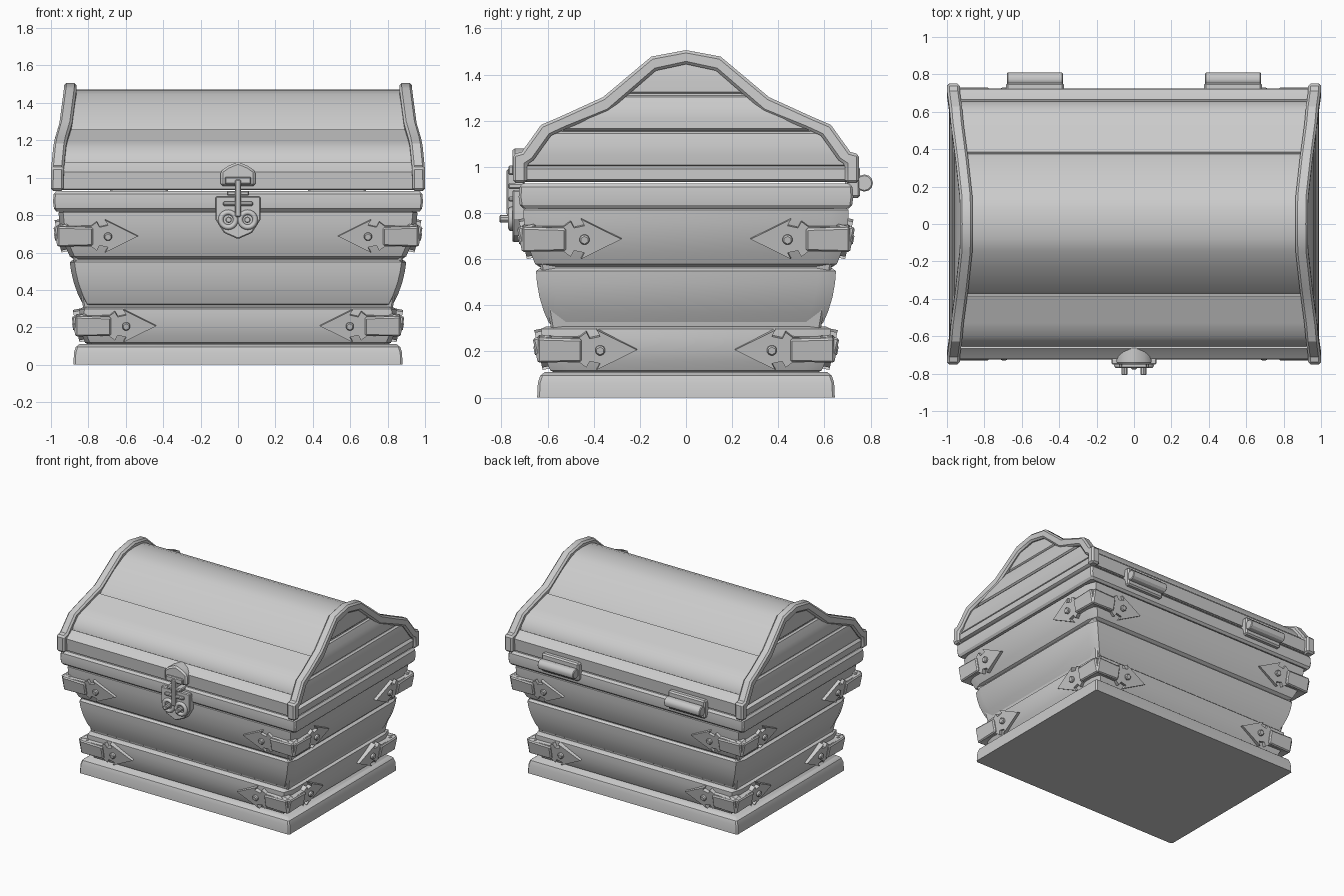
import bpy, bmesh, math
from mathutils import Vector, Matrix

if "Cube" in bpy.data.objects:
    bpy.data.objects.remove(bpy.data.objects["Cube"])


def finish(name, bm, bevel=0.0, seg=1):
    bmesh.ops.recalc_face_normals(bm, faces=bm.faces)
    if bevel:
        es = [e for e in bm.edges if e.is_manifold and e.calc_face_angle(0) > math.radians(40)]
        bmesh.ops.bevel(bm, geom=es, offset=bevel, segments=seg, affect='EDGES', profile=0.5)
    me = bpy.data.meshes.new(name)
    bm.to_mesh(me)
    bm.free()
    me.shade_smooth()
    me.set_sharp_from_angle(angle=math.radians(30))
    ob = bpy.data.objects.new(name, me)
    bpy.context.collection.objects.link(ob)
    return ob


def loft(name, rings, bevel=0.0, seg=1):
    bm = bmesh.new()
    rs = [[bm.verts.new(p) for p in r] for r in rings]
    n = len(rs[0])
    for a, b in zip(rs, rs[1:]):
        for i in range(n):
            j = (i + 1) % n
            bm.faces.new((a[i], a[j], b[j], b[i]))
    bm.faces.new(rs[0])
    bm.faces.new(rs[-1])
    return finish(name, bm, bevel, seg)


def stack(name, levels, cx=0.01, cy=0.01):
    """Rectangles with cut corners, stacked by height: (z, half x, half y)."""
    rings = []
    for z, x, y in levels:
        rings.append([(x - cx, -y, z), (x, -y + cy, z), (x, y - cy, z), (x - cx, y, z),
                      (-x + cx, y, z), (-x, y - cy, z), (-x, -y + cy, z), (-x + cx, -y, z)])
    return loft(name, rings)


def prism(name, poly, o, u, v, n, d0, d1, bevel=0.0):
    f = lambda p, d: o + u * p[0] + v * p[1] + n * d
    return loft(name, [[f(p, d0) for p in poly], [f(p, d1) for p in poly]], bevel)


def rod(name, loc, axis, r, length, sides, bevel=0.0):
    bm = bmesh.new()
    m = Matrix.Translation(loc) @ Vector(axis).to_track_quat('Z', 'Y').to_matrix().to_4x4()
    bmesh.ops.create_cone(bm, cap_ends=True, segments=sides, radius1=r, radius2=r, depth=length, matrix=m)
    return finish(name, bm, bevel)


def lerp(table, t):
    for (a, va), (b, vb) in zip(table, table[1:]):
        if t <= b:
            return va + (vb - va) * max(0, (t - a) / (b - a))
    return table[-1][1]


def front_plate(name, poly, d0, d1, bevel=0.006):
    return prism(name, poly, Vector((0, 0, 0)), Vector((1, 0, 0)), Vector((0, 0, 1)),
                 Vector((0, -1, 0)), d0, d1, bevel)


def box(x0, x1, z0, z1):
    return [(x0, z0), (x1, z0), (x1, z1), (x0, z1)]


# Plinth, inner core and rim
stack("base_slab", [(0, .88, .645), (.065, .877, .642), (.095, .867, .632), (.112, .845, .61)])
stack("body_core", [(.1, .785, .55), (.85, .94, .68)])
stack("body_rim", [(.82, .972, .705), (.835, .984, .72), (.87, .989, .725),
                   (.912, .986, .722), (.928, .972, .708)])

# Three rows of flared, slightly pillowed planks with cut corners
rows = [("lower_planks", .108, .308, .82, .85, .59, .63),
        ("middle_planks", .311, .561, .83, .905, .595, .655),
        ("upper_planks", .566, .826, .90, .965, .655, .71)]
for name, z0, z1, x0, x1, y0, y1 in rows:
    lv = []
    for t, b in ((0, -.022), (.05, -.004), (.25, .006), (.5, .01), (.75, .006), (.95, -.002), (1, -.022)):
        lv.append((z0 + (z1 - z0) * t, x0 + (x1 - x0) * t + b, y0 + (y1 - y0) * t + b))
    stack(name, lv, .025, .075)

# Corner straps with arrow heads, two heights on four corners
top = [(0, .052), (.16, .055), (.19, .078), (.205, .05), (.25, .06), (.235, .088)]
arrow = top + [(.41, 0)] + [(a, -b) for a, b in reversed(top)]
up = Vector((0, 0, 1))
for lvl, z, X, Y in (("upper", .69, .945, .69), ("lower", .21, .848, .622)):
    for sx in (-1, 1):
        for sy in (-1, 1):
            for face in ("face", "side"):
                u, n = Vector((-sx, 0, 0)), Vector((0, sy, 0))
                if face == "side":
                    u, n = Vector((0, -sy, 0)), Vector((sx, 0, 0))
                v = (up + n * .21).normalized()
                nn = (n - up * .21).normalized()
                o = Vector((sx * X, sy * Y, z))
                tag = f"{lvl}_{face}_"
                prism(tag + "arrow_plate", arrow, o, u, v, nn, -.03, .018)
                prism(tag + "strap", [(-.02, -.055), (.17, -.05), (.17, .05), (-.02, .055)],
                      o, u, v, nn, -.05, .032, .008)
                rod(tag + "rivet", o + u * .25 + nn * .022, nn, .024, .03, 6, .006)

# Lid: half profile (y, z), mirrored, with plank grooves
half = [(.715, .94), (.722, 1.03), (.69, 1.055), (.665, 1.08), (.655, 1.075), (.648, 1.105),
        (.60, 1.165), (.53, 1.195), (.385, 1.257), (.375, 1.25), (.362, 1.27),
        (.23, 1.385), (.14, 1.445), (.08, 1.466)]
prof = half + [(0, 1.472)] + [(-y, z) for y, z in reversed(half)]
lean = [(.93, 1.0), (1.05, 1.0), (1.2, .985), (1.33, .947), (1.42, .935), (1.51, .93)]
loft("lid_shell", [[(s * (lerp(lean, z) - .045), y, z) for y, z in prof] for s in (-1, 1)])
stack("lid_bottom_frame", [(.935, .97, .705), (.945, .985, .715), (.99, .985, .715), (1.005, .965, .70)])

# Lid end planks and the curved trim around each end
width = [(1.0, .70), (1.06, .665), (1.165, .59), (1.265, .35), (1.43, .14), (1.475, .03)]
outer = [(.75, .93), (.75, 1.055), (.712, 1.065), (.628, 1.182), (.54, 1.22), (.36, 1.302), (.15, 1.478)]
inner = [(.69, .93), (.69, 1.01), (.66, 1.03), (.585, 1.135), (.52, 1.165), (.335, 1.24), (.13, 1.417)]
outer = outer + [(0, 1.506)] + [(-y, z) for y, z in reversed(outer)]
inner = inner + [(0, 1.445)] + [(-y, z) for y, z in reversed(inner)]
for s in (-1, 1):
    for z0, z1 in ((1.0, 1.153), (1.157, 1.311), (1.315, 1.465)):
        rings = []
        for t, b in ((0, -.012), (.06, 0), (.35, .005), (.65, .005), (.94, 0), (1, -.012)):
            z = z0 + (z1 - z0) * t
            y, x = lerp(width, z), lerp(lean, z) - .028 + b
            rings.append([(s * (x - .05), -y, z), (s * x, -y, z), (s * x, y, z), (s * (x - .05), y, z)])
        loft("lid_end_plank", rings)
    rings = []
    for (ya, za), (yb, zb) in zip(outer, inner):
        x = lerp(lean, za)
        rings.append([(s * x, ya, za), (s * (x - .068), ya, za), (s * (x - .068), yb, zb), (s * x, yb, zb)])
    loft("lid_end_trim", rings, .012)

# Hinges at the back
for s in (-1, 1):
    cx = s * .53
    prism("hinge_plate", box(-.155, .155, .865, 1.0), Vector((cx, 0, 0)), Vector((1, 0, 0)), up,
          Vector((0, 1, 0)), .69, .755, .01)
    rod("hinge_barrel", (cx, .773, .93), (1, 0, 0), .037, .30, 12, .005)

# Lock: shield, hasp cap, bars and two ringed studs
front_plate("lock_shield", [(-.12, .90), (-.12, .775), (-.075, .705), (0, .672), (.075, .705),
                            (.12, .775), (.12, .90)], .68, .752)
front_plate("hasp_cap", [(-.093, .955), (.093, .955), (.093, 1.035), (.055, 1.062), (0, 1.085),
                         (-.055, 1.062), (-.093, 1.035)], .65, .752, .012)
front_plate("hasp_tab", box(-.07, .07, .965, 1.005), .70, .77)
front_plate("hasp_bar", box(-.016, .016, .79, .99), .70, .778)
front_plate("hasp_upper_cross", box(-.06, .06, .905, .93), .70, .77)
front_plate("hasp_lower_cross", box(-.08, .08, .85, .872), .70, .77)
for s in (-1, 1):
    bpy.ops.mesh.primitive_torus_add(location=(s * .052, -.757, .775), rotation=(math.pi / 2, 0, 0),
                                     major_radius=.04, minor_radius=.014,
                                     major_segments=20, minor_segments=8)
    bpy.context.object.name = "lock_ring"
    bpy.context.object.data.shade_smooth()
    rod("lock_stud", (s * .05, -.775, .775), (0, -1, 0), .017, .065, 10, .004)
